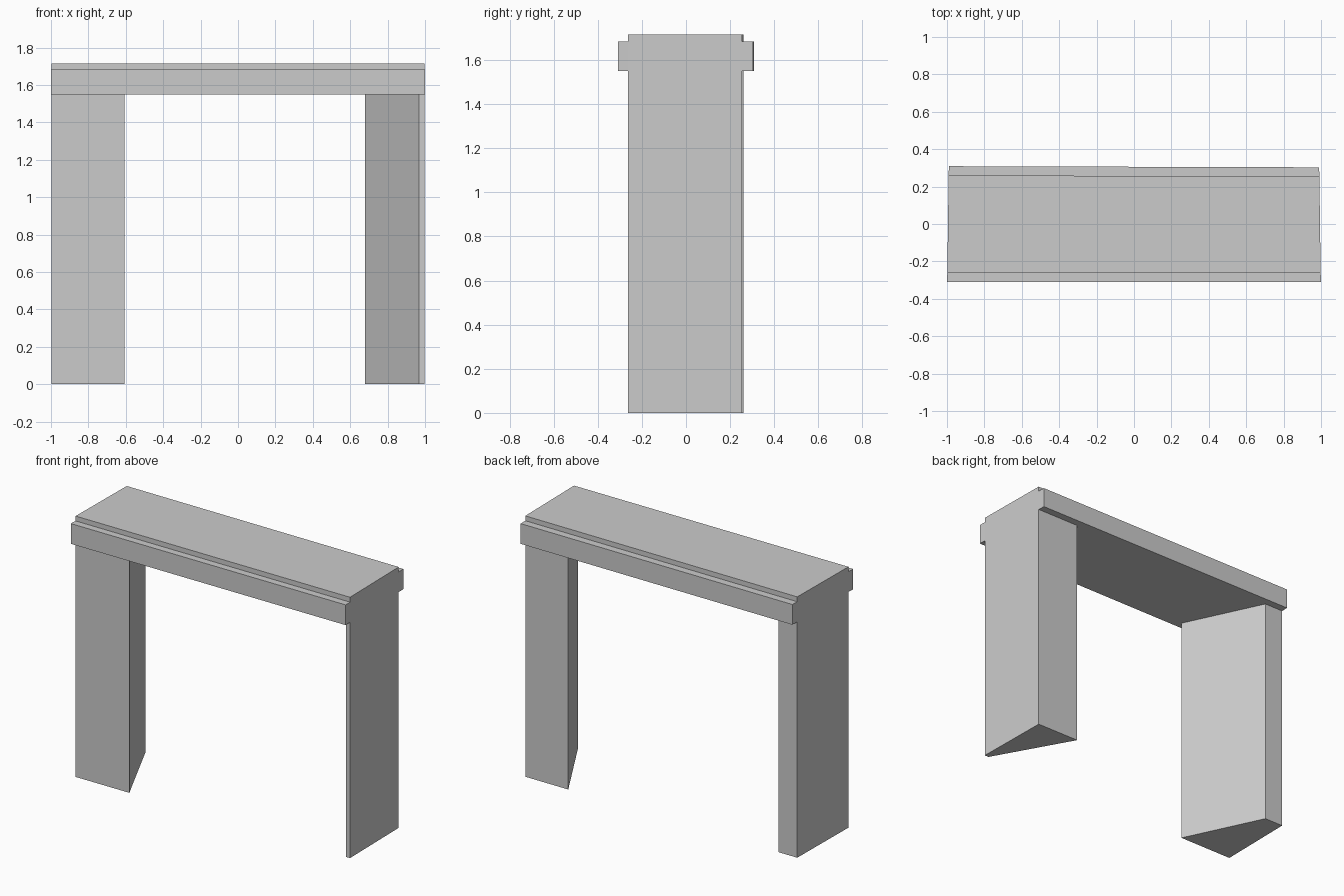
import bpy
import bmesh

cube = bpy.data.objects.get("Cube")
if cube:
    bpy.data.objects.remove(cube, do_unlink=True)

# Single plain grey
grey = bpy.data.materials.new("light_grey")
grey.use_nodes = True
grey.diffuse_color = (0.6, 0.6, 0.6, 1)
grey.node_tree.nodes["Principled BSDF"].inputs["Base Color"].default_value = (0.6, 0.6, 0.6, 1)


def prism(name, plan, bottom, top):
    """Extrude a counter-clockwise floor plan between two heights."""
    bm = bmesh.new()
    base = bm.faces.new([bm.verts.new((x, y, bottom)) for x, y in plan])
    result = bmesh.ops.extrude_face_region(bm, geom=[base], use_keep_orig=True)
    for item in result["geom"]:
        if isinstance(item, bmesh.types.BMVert):
            item.co.z = top
    bmesh.ops.recalc_face_normals(bm, faces=bm.faces)
    mesh = bpy.data.meshes.new(name)
    bm.to_mesh(mesh)
    bm.free()
    mesh.materials.append(grey)
    obj = bpy.data.objects.new(name, mesh)
    bpy.context.collection.objects.link(obj)
    return obj


# Heights and the slightly skewed outline of the gateway
SOFFIT, TRIM_TOP, TOP = 1.55, 1.683, 1.715
FRONT, TRIM = -0.262, 0.047
front_right, front_left = (-0.998, FRONT), (0.998, FRONT)
back_right, back_left = (-0.991, 0.26), (0.991, 0.254)

# Lintel slab across both piers
prism("lintel", [front_right, front_left, back_left, back_right], SOFFIT, TOP)

# Projecting trim along the front and the back of the lintel
prism("front_trim", [(-1, FRONT - TRIM), (1, FRONT - TRIM), front_left, front_right],
      SOFFIT, TRIM_TOP)
prism("back_trim", [back_right, back_left, (0.99, 0.254 + TRIM + 0.002),
                    (-0.99, 0.26 + TRIM + 0.002)], SOFFIT, TRIM_TOP)

# Piers with splayed inner faces
prism("right_pier", [front_right, (-0.607, FRONT), (-0.855, 0.26), back_right], 0, SOFFIT)
prism("left_pier", [(0.968, FRONT), front_left, back_left, (0.678, 0.255)], 0, SOFFIT)
